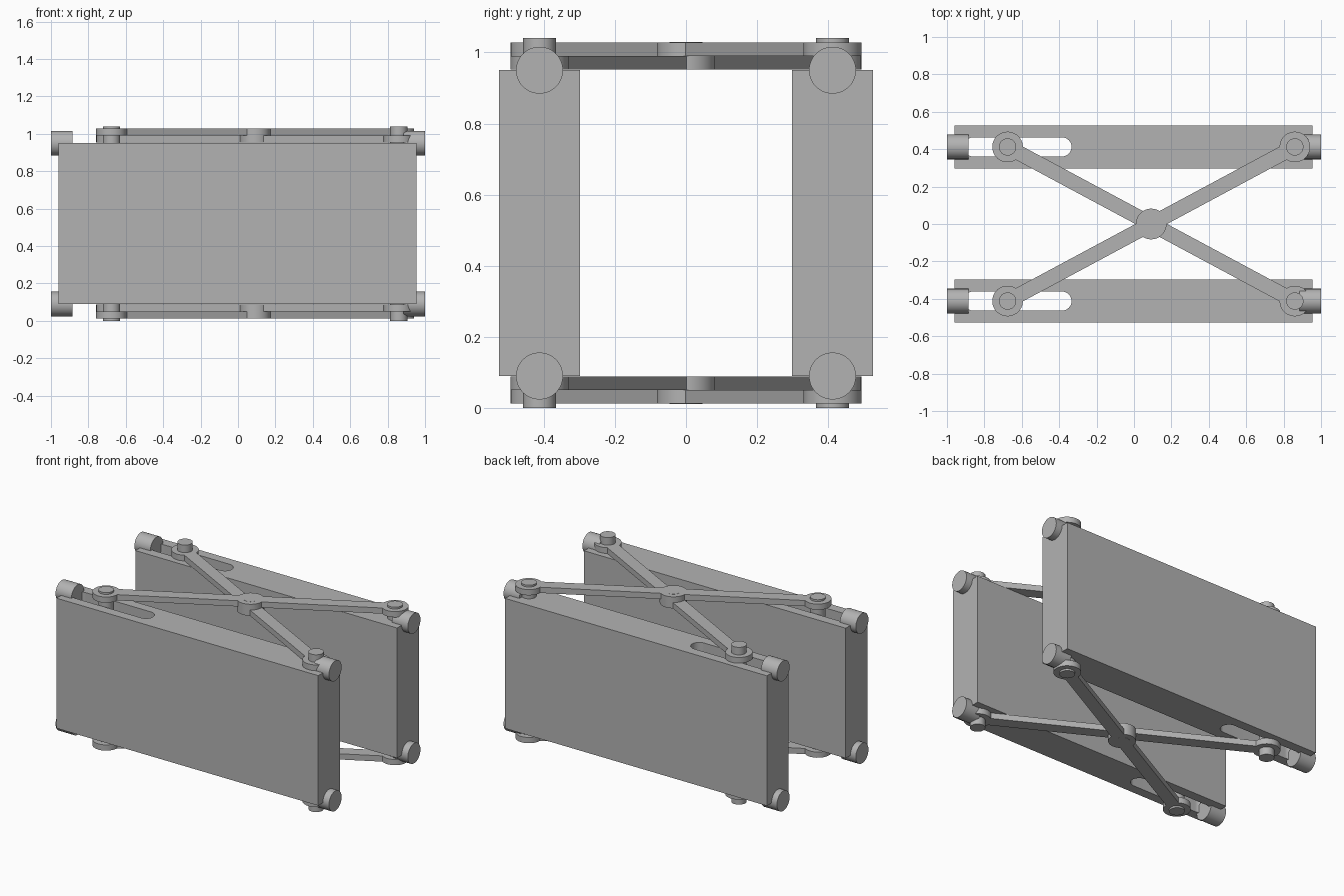
import bpy
import bmesh
from math import pi, cos, sin, asin, atan2, hypot

cube = bpy.data.objects.get("Cube")
if cube:
    bpy.data.objects.remove(cube, do_unlink=True)

grey = bpy.data.materials.new("plain_grey")
grey.use_nodes = True
colour = (0.45, 0.45, 0.45, 1)
grey.diffuse_color = colour
grey.node_tree.nodes["Principled BSDF"].inputs["Base Color"].default_value = colour

HEIGHT = 1.04
PLATE_LOW, PLATE_HIGH = 0.09, 0.95
SIDE_Y = 0.412
SLIDE_X, FIXED_X = -0.676, 0.86
MID_X = (SLIDE_X + FIXED_X) / 2
BOSS_R, PIN_R, BAR_HALF = 0.082, 0.046, 0.04


def arc(cx, cy, r, start, end, steps=24):
    return [(cx + r * cos(start + (end - start) * i / steps),
             cy + r * sin(start + (end - start) * i / steps))
            for i in range(steps + 1)]


def circle(cx, cy, r):
    return arc(cx, cy, r, 0, 2 * pi, 48)[:-1]


def prism(name, outline, low, high):
    """Extrude a flat outline between two heights."""
    bm = bmesh.new()
    face = bm.faces.new([bm.verts.new((x, y, low)) for x, y in outline])
    up = bmesh.ops.extrude_face_region(bm, geom=[face])
    verts = [v for v in up["geom"] if isinstance(v, bmesh.types.BMVert)]
    bmesh.ops.translate(bm, verts=verts, vec=(0, 0, high - low))
    bmesh.ops.recalc_face_normals(bm, faces=bm.faces)
    mesh = bpy.data.meshes.new(name)
    bm.to_mesh(mesh)
    bm.free()
    mesh.materials.append(grey)
    obj = bpy.data.objects.new(name, mesh)
    bpy.context.collection.objects.link(obj)
    return obj


def smooth(obj):
    bpy.ops.object.select_all(action="DESELECT")
    obj.select_set(True)
    bpy.context.view_layer.objects.active = obj
    bpy.ops.object.shade_smooth_by_angle(angle=pi / 6)


def arm_outline():
    """Straight bar with a round boss at each end and in the middle."""
    half = hypot(FIXED_X - MID_X, SIDE_Y)
    a = asin(BAR_HALF / BOSS_R)
    return (arc(half, 0, BOSS_R, a - pi, pi - a)
            + arc(0, 0, BOSS_R, a, pi - a)
            + arc(-half, 0, BOSS_R, a, 2 * pi - a)
            + arc(0, 0, BOSS_R, pi + a, 2 * pi - a))


for side, s in (("left", 1), ("right", -1)):
    label = "back" if s > 0 else "front"
    y = s * SIDE_Y

    # Thick side panel with a slot running through its height
    panel = prism(label + "_panel",
                  [(-0.96, y - 0.114), (0.955, y - 0.114),
                   (0.955, y + 0.114), (-0.96, y + 0.114)],
                  PLATE_LOW, PLATE_HIGH)
    slot = prism("slot_cutter",
                 arc(-0.385, y, 0.051, -pi / 2, pi / 2)
                 + arc(-0.86, y, 0.051, pi / 2, 3 * pi / 2), -0.2, 1.2)
    slot.hide_render = True
    cut = panel.modifiers.new("slot", "BOOLEAN")
    cut.object = slot
    cut.solver = "EXACT"
    bpy.context.view_layer.objects.active = panel
    bpy.ops.object.modifier_apply(modifier=cut.name)
    bpy.data.objects.remove(slot, do_unlink=True)
    smooth(panel)

    # Vertical pivot rods
    smooth(prism(label + "_sliding_pin", circle(SLIDE_X, y, PIN_R), 0, HEIGHT))
    smooth(prism(label + "_fixed_pin", circle(FIXED_X, y, PIN_R), 0, HEIGHT))

    # Rollers at the panel corners, lying along the length
    for x in (-0.942, 0.942):
        for z in (PLATE_LOW, PLATE_HIGH):
            roller = prism(label + "_corner_roller", circle(0, 0, 0.066), -0.058, 0.058)
            roller.rotation_euler = (0, pi / 2, 0)
            roller.location = (x, y, z)
            smooth(roller)

# Crossed arms on the top and bottom
angle = atan2(SIDE_Y, FIXED_X - MID_X)
for level in ("top", "bottom"):
    for name, low, turn in (("inner_arm", 0.952, -angle), ("outer_arm", 0.99, angle)):
        z = low if level == "top" else HEIGHT - low - 0.038
        arm = prism(level + "_" + name, arm_outline(), 0, 0.038)
        arm.location = (MID_X, 0, z)
        arm.rotation_euler = (0, 0, turn)
        smooth(arm)
    # Flush pivot through the crossing
    low = 0.954 if level == "top" else HEIGHT - 1.029
    smooth(prism(level + "_centre_pin", circle(MID_X, 0, PIN_R), low, low + 0.075))
